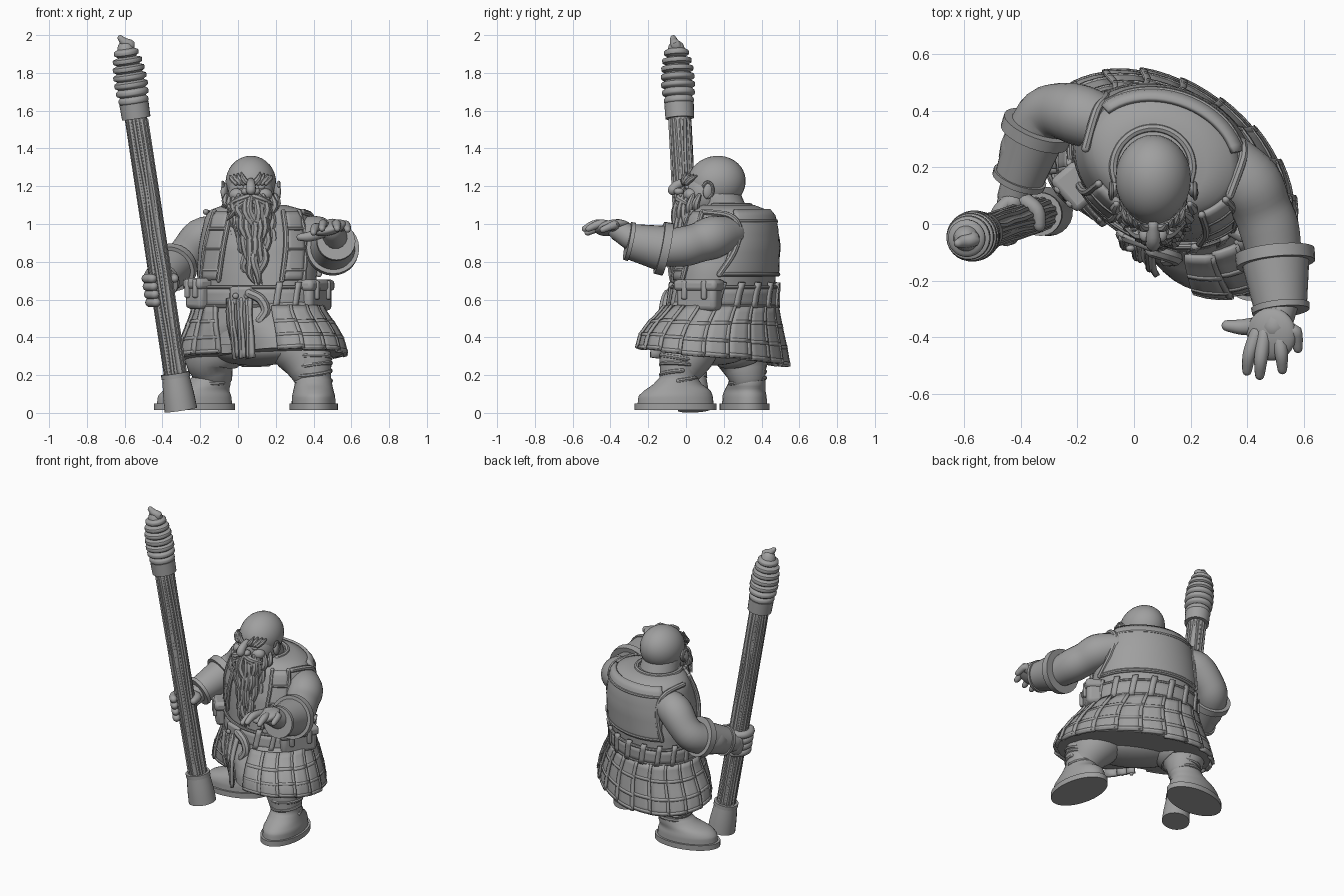
import bpy, bmesh, math, random
from mathutils import Vector

random.seed(4)
if "Cube" in bpy.data.objects:
    bpy.data.objects.remove(bpy.data.objects["Cube"], do_unlink=True)

stone = bpy.data.materials.new("plain grey")
stone.use_nodes = True
stone.diffuse_color = (0.35, 0.35, 0.35, 1)
stone.node_tree.nodes["Principled BSDF"].inputs["Base Color"].default_value = stone.diffuse_color


def make(name, verts, faces, bevel=0, thick=0):
    me = bpy.data.meshes.new(name)
    me.from_pydata([tuple(v) for v in verts], [], faces)
    bm = bmesh.new()
    bm.from_mesh(me)
    bmesh.ops.recalc_face_normals(bm, faces=bm.faces)
    bm.to_mesh(me)
    bm.free()
    me.materials.append(stone)
    ob = bpy.data.objects.new(name, me)
    bpy.context.collection.objects.link(ob)
    if thick:
        mod = ob.modifiers.new("Thickness", 'SOLIDIFY')
        mod.thickness, mod.offset = thick, 0
    if bevel:
        mod = ob.modifiers.new("Bevel", 'BEVEL')
        mod.width, mod.segments = bevel, 2


def skin(name, rings):
    """Join equal rings of points into a closed skin."""
    n = len(rings[0])
    faces = [(k * n + i, k * n + (i + 1) % n, k * n + n + (i + 1) % n, k * n + n + i)
             for k in range(len(rings) - 1) for i in range(n)]
    faces += [tuple(range(n)), tuple(range((len(rings) - 1) * n, len(rings) * n))]
    make(name, [p for r in rings for p in r], faces)


def limb(name, rows, sides=16, steps=4, rounded=True):
    """Tapered tube along a smooth path of (x, y, z, radius)."""
    rows = [Vector(r) for r in rows]
    ext = [rows[0]] + rows + [rows[-1]]
    pts = []
    for p0, p1, p2, p3 in zip(ext, ext[1:], ext[2:], ext[3:]):
        for s in range(steps):
            t = s / steps
            pts.append(0.5 * (2 * p1 + (p2 - p0) * t + (2 * p0 - 5 * p1 + 4 * p2 - p3) * t * t
                              + (3 * p1 - p0 - 3 * p2 + p3) * t ** 3))
    pts.append(rows[-1])
    if rounded:
        for end, nxt in ((0, 1), (-1, -2)):
            out = (pts[end].xyz - pts[nxt].xyz).normalized()
            r, base = pts[end].w, pts[end].xyz
            for a in (0.6, 1.1, 1.45):
                p = Vector((*(base + out * r * math.sin(a)), r * math.cos(a)))
                pts.insert(0, p) if end == 0 else pts.append(p)
    q, old, rings = None, None, []
    for i, p in enumerate(pts):
        t = (pts[min(i + 1, len(pts) - 1)].xyz - pts[max(i - 1, 0)].xyz).normalized()
        q = t.to_track_quat('Z', 'Y') if q is None else old.rotation_difference(t) @ q
        old = t
        rings.append([p.xyz + q @ Vector((math.cos(a), math.sin(a), 0)) * p.w
                      for a in (math.tau * k / sides for k in range(sides))])
    skin(name, rings)


def ball(name, loc, size, turn=(0, 0, 0)):
    bpy.ops.mesh.primitive_uv_sphere_add(segments=28, ring_count=18, location=loc, rotation=turn)
    ob = bpy.context.object
    ob.name, ob.scale = name, size
    ob.data.materials.append(stone)


def box(name, loc, size, turn=0, bevel=0.015):
    c, s = math.cos(turn), math.sin(turn)
    v = [Vector((x * size[0], y * size[1], z * size[2])) / 2
         for x in (-1, 1) for y in (-1, 1) for z in (-1, 1)]
    make(name, [(loc[0] + p.x * c - p.y * s, loc[1] + p.x * s + p.y * c, loc[2] + p.z) for p in v],
         [(0, 1, 3, 2), (4, 5, 7, 6), (0, 1, 5, 4), (2, 3, 7, 6), (0, 2, 6, 4), (1, 3, 7, 5)], bevel)


# Elliptical sections: z, centre x, centre y, long radius, short radius, turn, hem tilt
BODY = [(.36, .11, .16, .33, .25, -35, 0), (.5, .1, .19, .33, .25, -33, 0), (.62, .1, .2, .33, .245, -30, 0),
        (.75, .1, .21, .33, .25, -25, 0), (.88, .1, .22, .315, .25, -20, 0), (.97, .1, .23, .295, .235, -18, 0),
        (1.04, .1, .235, .28, .215, -18, 0), (1.075, .1, .235, .25, .185, -18, 0), (1.1, .09, .22, .17, .14, -18, 0)]
SKIRT = [(.3, .12, .14, .48, .335, -35, .12), (.37, .12, .14, .46, .325, -35, .1), (.45, .12, .15, .415, .3, -35, .05),
         (.52, .11, .17, .37, .27, -34, 0.02), (.6, .1, .19, .335, .245, -31, 0)]


def surf(rings, deg, z, off=0):
    """Point on a lofted shape; 90 is the back, -90 the front, where a tilted hem is also drawn in."""
    lo, hi = next(((a, b) for a, b in zip(rings, rings[1:]) if z <= b[0]), rings[-2:])
    t = (z - lo[0]) / (hi[0] - lo[0])
    _, cx, cy, a, b, turn, tilt = [u + (v - u) * t for u, v in zip(lo, hi)]
    th, turn = math.radians(deg), math.radians(turn)
    off -= tilt * 1.1 * math.exp(-(((deg + 275) % 360 - 180) / 28) ** 2)
    x, y = (a + off) * math.cos(th), (b + off) * math.sin(th)
    wx, wy = cx + x * math.cos(turn) - y * math.sin(turn), cy + x * math.sin(turn) + y * math.cos(turn)
    return Vector((wx, wy, z + max(off, 0) * .3 - tilt * (wy - .14)))


def loft(name, rings, levels=24, sides=64):
    z0, z1 = rings[0][0], rings[-1][0]
    skin(name, [[surf(rings, 360 * i / sides, z0 + (z1 - z0) * k / levels) for i in range(sides)]
                for k in range(levels + 1)])


def patch(name, rings, a0, a1, z0, z1, off, thick=.02, off2=None):
    """Plate that hugs a lofted shape."""
    nu, nv = max(2, int(abs(a1 - a0) / 6)), max(1, int((z1 - z0) / .03))
    off2 = off if off2 is None else off2
    v = [surf(rings, a0 + (a1 - a0) * i / nu, z0 + (z1 - z0) * j / nv, off + (off2 - off) * i / nu)
         for j in range(nv + 1) for i in range(nu + 1)]
    f = [(j * (nu + 1) + i, j * (nu + 1) + i + 1, (j + 1) * (nu + 1) + i + 1, (j + 1) * (nu + 1) + i)
         for j in range(nv) for i in range(nu)]
    make(name, v, f, thick=thick)


def seam(name, rings, path, off, r):
    limb(name, [(*surf(rings, a, z, off), r) for a, z in path], 8)


# Torso and vest
loft("torso", BODY, 30)
patch("vest_back", BODY, 28, 152, .72, 1.07, .008)
for side, a, s in (("left", -20, 1), ("right", -132, -1)):
    patch("vest_front_" + side, BODY, a, a - 25 * s, .7, 1.06, .008)
    for k in (0, 25):
        seam("vest_front_trim_" + side, BODY, [(a - k * s, z) for z in (.7, .85, .95, 1.06)], .014, .014)
    for z in (.75, .86, .97):
        seam("vest_stitch_" + side, BODY, [(a - k * s, z) for k in (0, 12, 25)], .014, .01)
    b = 90 - 64 * s
    seam("armhole_trim_" + side, BODY, [(b, .73), (b + 8 * s, .85), (b + 8 * s, .97), (b - 4 * s, 1.04),
                                        (b - 40 * s, 1.06)], .014, .016)
limb("vest_collar", [(.067 + .14 * math.cos(a), .2 + .14 * math.sin(a), 1.095, .016)
                     for a in (i * .4 - .4 for i in range(11))], 8)
for z in (.73, 1.01):
    seam("vest_back_hem", BODY, [(a, z) for a in range(30, 151, 20)], .014, .011)

# Belt, loops, buckle and pouches
patch("belt", BODY, 0, 360, .56, .66, .006, .03)
for a in range(-50, 231, 20):
    patch("belt_loop", BODY, a, a + 6, .55, .685, .02, .02)
for z in (.56, .66):
    seam("belt_edge", BODY, [(a, z) for a in range(0, 361, 15)], .016, .01)
p = surf(BODY, -80, .61, .03)
box("buckle", p, (.13, .03, .1), math.radians(-20))
for dx in (-.03, .03):
    ball("buckle_stud", p + Vector((dx, -.02, 0)), (.016, .012, .016))
seam("belt_tail", BODY, [(-72, .62), (-62, .59), (-56, .53), (-60, .48)], .04, .026)
for label, a, w, lean, off in (("left", 9, .24, 60, 0), ("right", -130, .13, -50, .03)):
    p = surf(BODY, a, .62, off)
    t = math.radians(lean)
    box("pouch_" + label, p, (w, .1, .16), t, .025)
    box("pouch_flap_" + label, p + Vector((0, 0, .055)), (w + .02, .12, .06), t, .02)
    for s in (-.25, .25):
        q = p + Vector((math.cos(t), math.sin(t), 0)) * w * s
        box("pouch_strap_" + label, q + Vector((0, 0, .03)), (.03, .135, .1), t, .01)

# Pleated kilt with raised checks
loft("kilt_lining", SKIRT, 12)
step = 18
for a in range(-52, 254, step):
    drop = random.uniform(-.01, .01)
    patch("kilt_pleat", SKIRT, a, a + step + 1, .295 + drop, .56, .004, .02, .016)
    patch("kilt_stripe", SKIRT, a + step - 2, a + step + 1, .295 + drop, .56, .018, .016)
    for z in (.3, .375, .465):
        patch("kilt_check", SKIRT, a, a + step, z + drop, z + drop + .016, .01, .016, .02)
for a in (-94, -86, -78):
    patch("loincloth", SKIRT, a, a + 8, .25 + .01 * (a % 3), .6, .015, .02, .03)
    seam("loincloth_fold", SKIRT, [(a + 4, .58), (a + 5, .45), (a + 3, .27)], .03, .014)

# Legs and boots
ball("breeches_seat", (.1, .13, .34), (.31, .16, .09), (0, 0, -.6))
limb("left_thigh", [(.26, .06, .42, .15), (.345, .01, .31, .14), (.38, -.03, .22, .105)], 24)
limb("right_thigh", [(-.04, .26, .42, .15), (-.14, .3, .3, .145), (-.13, .32, .21, .105)], 24)


def boot(name, x, y, heading, back):
    h = math.radians(heading)

    def sections(rows):
        return [(z, x - s * math.cos(h), y - s * math.sin(h), a, b, heading, 0) for z, s, a, b in rows]
    loft(name + "_sole", sections([(.015, 0, .217, .128), (.05, 0, .217, .128)]), 1)
    loft(name, sections([(.045, 0, .202, .116), (.09, 0, .197, .114), (.12, .01, .175, .106),
                         (.15, back * .7, .13, .1), (.19, back, .098, .093), (.3, back, .1, .097),
                         (.33, back, .09, .088)]), 24, 32)
    for k, z in enumerate((.17, .21, .25, .29)):
        limb(name + "_crease", [(x - back * math.cos(h) + .092 * math.cos(a), y - back * math.sin(h)
                                 + .092 * math.sin(a), z + .015 * math.sin(a + k), .012)
                                for a in [k + i * .5 for i in range(12)]], 8, 2)


boot("left_boot", .4, -.055, -86, .015)
boot("right_boot", -.23, .31, 190, .09)

# Arms and bracers
limb("left_arm", [(.33, .24, .95, .09), (.41, .145, .93, .113), (.45, .06, .9, .105), (.48, -.02, .88, .106),
                  (.5, -.13, .87, .095)], 24)
limb("right_arm", [(-.1, .35, .95, .095), (-.19, .385, .925, .108), (-.27, .4, .84, .098), (-.325, .37, .78, .1),
                   (-.39, .25, .73, .09)], 24)
for side, a, b, ra, rb in (("left", (.5, -.12, .87), (.52, -.31, .91), .122, .092),
                           ("right", (-.345, .33, .77), (-.41, .15, .695), .108, .086)):
    a, b = Vector(a), Vector(b)
    d = (b - a).normalized() * .022
    limb(side + "_bracer", [(*a, ra), (*b, rb)], 28, 4, False)
    limb(side + "_bracer_rim", [(*(a - d), ra + .02), (*(a + d), ra + .018)], 28, 1, False)
    limb(side + "_bracer_cuff", [(*(b - d), rb + .012), (*b, rb + .01)], 28, 1, False)

# Open left hand
limb("left_wrist", [(.515, -.29, .925, .065), (.5, -.36, .97, .058)])
ball("left_palm", (.487, -.39, .98), (.09, .095, .036), (.2, -.25, -.2))
for x, y, z in ((.4, -.52, .955), (.445, -.535, .975), (.525, -.515, .975), (.58, -.44, .97)):
    limb("left_finger", [(.49 + (x - .49) * .6, -.385, .5 + z * .5, .026),
                         (.49 + (x - .49) * .9, y + .06, z + .025, .024), (x, y, z, .017)], 10)
limb("left_thumb", [(.45, -.36, .96, .034), (.385, -.365, .935, .028), (.33, -.36, .93, .02)], 10)


# Staff with ferrule, coiled head and curled tip
def shaft(z, r=None):
    p = (-.3 - .153 * z, .045 - .05 * z, z)
    return Vector(p) if r is None else (*p, r)


limb("staff", [shaft(z, .056) for z in (.05, .5, 1.0, 1.6)], 16, 4, False)
for k in range(14):
    a = math.tau * k / 14
    limb("staff_grain", [(*(shaft(z) + Vector((math.cos(a + w), math.sin(a + w), 0)) * .051), .012)
                         for z, w in [(i * .2 + .15, random.uniform(-.1, .1)) for i in range(8)]], 6, 2)
limb("staff_ferrule", [shaft(.015, .087), shaft(.1, .082), shaft(.19, .072)], 24, 3, False)
limb("staff_ferrule_rim", [shaft(.185, .077), shaft(.21, .077)], 24, 1, False)
limb("staff_collar", [shaft(1.56, .076), shaft(1.64, .078)], 24, 2, False)
coil = []
for k, r in enumerate((.08, .087, .09, .089, .085, .078, .066)):
    coil += [shaft(1.633 + k * .042, r - .018), shaft(1.643 + k * .042, r - .002),
             shaft(1.654 + k * .042, r), shaft(1.665 + k * .042, r - .002)]
limb("staff_coils", coil + [shaft(1.927, .045)], 28, 2)
limb("staff_tip", [shaft(1.9, .045), (-.585, -.05, 1.93, .034), (-.57, -.055, 1.95, .026),
                   (-.6, -.062, 1.962, .024), (-.622, -.068, 1.984, .016)], 14)

# Right hand gripping the staff
limb("right_wrist", [(-.405, .17, .7, .06), (-.425, .09, .665, .06)])
ball("right_palm", (-.43, .075, .655), (.055, .05, .085))
for k in range(4):
    c = shaft(.585 + .042 * k)
    limb("right_finger", [(*(c + Vector((math.cos(a), math.sin(a), 0)) * .078), .025)
                          for a in (2.0, 2.7, 3.4, 4.1)], 10)
limb("right_thumb", [(-.4, .09, .7, .03), (-.345, .05, .715, .027), (-.335, -.005, .71, .022)], 10)

# Head and face
X = .068
limb("neck", [(X, .2, 1.04, .13), (X, .16, 1.16, .12)], 24)
ball("skull", (X, .16, 1.22), (.134, .157, .14), (.25, 0, 0))
ball("face", (X, .1, 1.16), (.122, .115, .13))
limb("nose", [(X, -.005, 1.225, .02), (X, -.05, 1.205, .025), (X, -.07, 1.18, .027)], 14)
for s in (-1, 1):
    ball("nostril", (X + s * .028, -.038, 1.172), (.022, .026, .019))
    ball("cheek", (X + s * .07, .025, 1.155), (.045, .04, .035))
    ball("eye", (X + s * .052, .01, 1.195), (.022, .016, .014))
    for k in range(4):
        limb("eyebrow", [(X + s * (.02 + k * .02), -.012 + k * .006, 1.218, .015),
                         (X + s * (.04 + k * .02), -.012 + k * .014, 1.24, .015),
                         (X + s * (.05 + k * .02), .002 + k * .018, 1.272 - k * .006, .005)], 8)
    ball("ear", (X + s * .14, .12, 1.175), (.018, .03, .044), (-.2, 0, s * .35))
    limb("ear_rim", [(X + s * .148, .115 + .028 * math.cos(a), 1.18 + .042 * math.sin(a), .008)
                     for a in (-1.4, -.6, .2, 1, 1.8, 2.6)], 8)
    for k in range(3):
        limb("moustache", [(X + s * .012, -.035, 1.145 - k * .008, .018),
                           (X + s * .055, -.035, 1.13 - k * .016, .02),
                           (X + s * .1, 0, 1.11 - k * .03, .013), (X + s * .125, .015, 1.1 - k * .04, .003)], 8)
ball("lower_lip", (X, -.022, 1.09), (.035, .022, .016))

# Beard of tapering locks
limb("beard", [(X, .06, 1.1, .1), (X + .01, .04, .98, .1), (X + .025, .02, .86, .085), (X + .045, -.02, .74, .035)], 20)
for row, (top, end) in enumerate(((1.15, .93), (1.08, .82), (1.0, .74), (.9, .67))):
    count = 13 - 2 * row
    for k in range(count):
        u = 2 * k / (count - 1) - 1
        w = .13 - .008 * row
        x, y = X + u * w + .008 * row, -.04 - .006 * row + .11 * u * u
        lo = end + .12 * u * u
        j = random.uniform(-.015, .015)
        limb("beard_lock", [(x, y, top, .012), (x + j + .005, y - .018, top * .6 + lo * .4, .021),
                            (X + u * w * .75 + .025 - j, y - .016, top * .25 + lo * .75, .018),
                            (X + u * w * .55 + .04, y - .016, lo, .003)], 7, 3)

# Smooth shading with crisp edges
bpy.ops.object.select_all(action='DESELECT')
for ob in bpy.context.collection.objects:
    if ob.type == 'MESH':
        ob.select_set(True)
        bpy.context.view_layer.objects.active = ob
bpy.ops.object.shade_smooth_by_angle(angle=math.radians(40))
